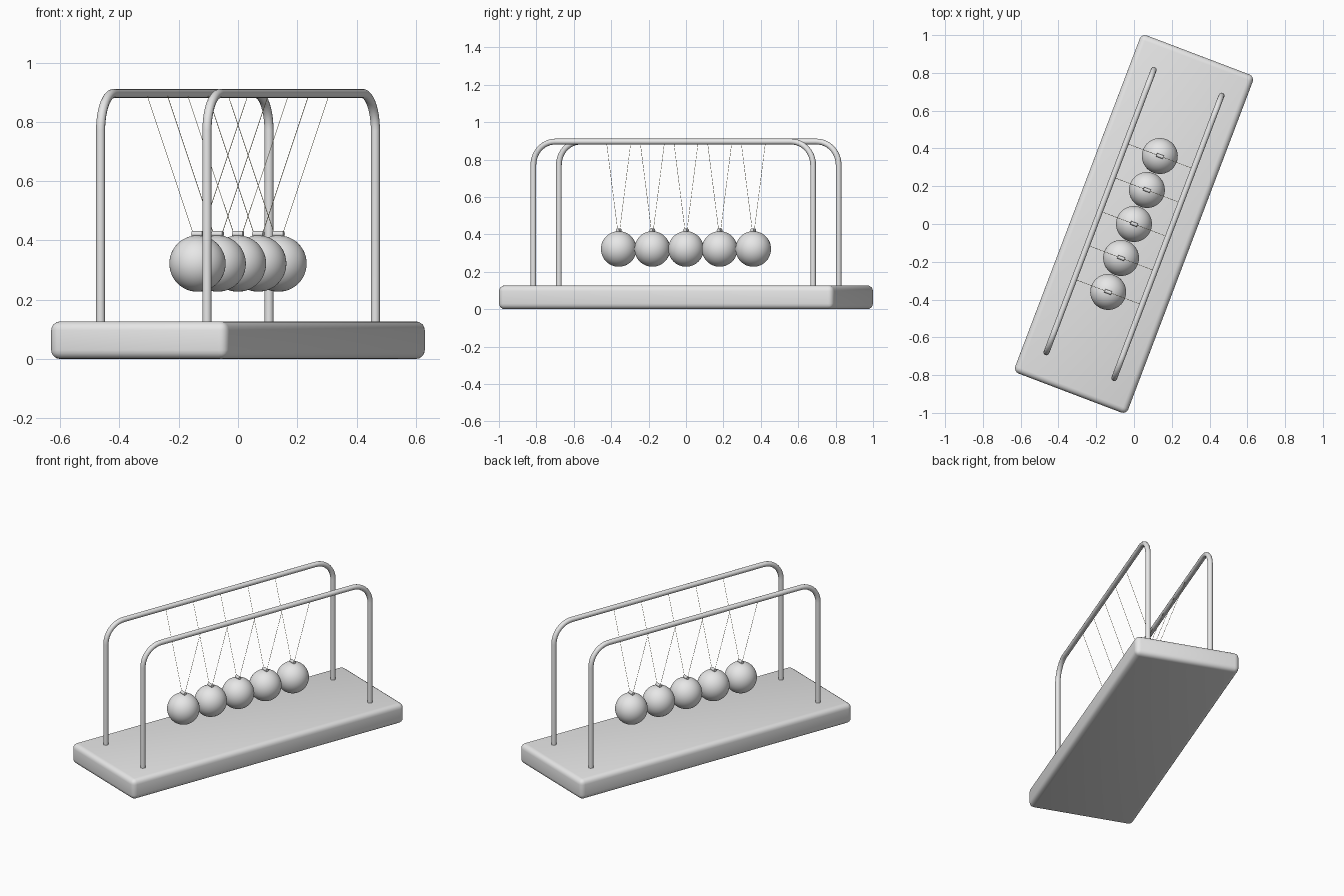
import bpy, bmesh, math
from mathutils import Matrix, Vector

if "Cube" in bpy.data.objects:
    bpy.data.objects.remove(bpy.data.objects["Cube"], do_unlink=True)

TURN = Matrix.Rotation(math.radians(-20.8), 4, 'Z')   # the whole toy is turned on its stand
ROD_X, ROD_Y, ROD_R, ROD_Z, BEND = 0.192, 0.80, 0.0155, 0.896, 0.125
BALL_R, BALL_Z, SPACING = 0.095, 0.322, 0.1925
CAP_Z = BALL_Z + BALL_R + 0.005


def material(name, rgb):
    m = bpy.data.materials.new(name)
    m.use_nodes = True
    m.diffuse_color = (*rgb, 1)
    m.node_tree.nodes["Principled BSDF"].inputs["Base Color"].default_value = (*rgb, 1)
    return m


grey = material("light grey", (0.8, 0.8, 0.8))
thread = material("pale thread", (0.75, 0.68, 0.42))


def finish(ob, mat, angle=40):
    ob.data.materials.append(mat)
    ob.matrix_world = TURN
    bpy.ops.object.select_all(action='DESELECT')
    ob.select_set(True)
    bpy.context.view_layer.objects.active = ob
    bpy.ops.object.shade_smooth_by_angle(angle=math.radians(angle))
    return ob


def from_bmesh(name, bm, mat):
    me = bpy.data.meshes.new(name)
    bm.to_mesh(me)
    bm.free()
    ob = bpy.data.objects.new(name, me)
    bpy.context.collection.objects.link(ob)
    return finish(ob, mat)


def tube(name, points, radius, mat, resolution=4):
    cu = bpy.data.curves.new(name, 'CURVE')
    cu.dimensions = '3D'
    cu.bevel_depth = radius
    cu.bevel_resolution = resolution
    cu.use_fill_caps = True
    sp = cu.splines.new('POLY')
    sp.points.add(len(points) - 1)
    for p, co in zip(sp.points, points):
        p.co = (*co, 1)
    ob = bpy.data.objects.new(name, cu)
    bpy.context.collection.objects.link(ob)
    bpy.ops.object.select_all(action='DESELECT')
    ob.select_set(True)
    bpy.context.view_layer.objects.active = ob
    bpy.ops.object.convert(target='MESH')
    return finish(bpy.context.view_layer.objects.active, mat)


# Base slab with rounded edges
bm = bmesh.new()
bmesh.ops.create_cube(bm, size=1, matrix=Matrix.Translation((0, 0, 0.0635))
                      @ Matrix.Diagonal((0.64, 1.914, 0.127, 1)))
bmesh.ops.bevel(bm, geom=bm.edges[:], offset=0.03, segments=4, profile=0.5, affect='EDGES')
from_bmesh("base", bm, grey)

# Two bent rods
for side, label in ((-1, "right"), (1, "left")):
    x = side * ROD_X
    half = []
    for i in range(13):
        a = math.radians(90) * i / 12
        half.append((ROD_Y - BEND + BEND * math.cos(a), ROD_Z - BEND + BEND * math.sin(a)))
    half.insert(0, (ROD_Y, 0.1))
    path = [(x, y, z) for y, z in half] + [(x, -y, z) for y, z in reversed(half)]
    tube(label + "_rod", path, ROD_R, grey)

# Five hanging balls, each with an eyelet and two threads
for i in range(-2, 3):
    y = i * SPACING
    n = str(i + 3)
    bm = bmesh.new()
    bmesh.ops.create_uvsphere(bm, u_segments=48, v_segments=24, radius=BALL_R,
                              matrix=Matrix.Translation((0, y, BALL_Z)))
    from_bmesh("ball_" + n, bm, grey)
    tube("eyelet_" + n, [(-0.019, y, CAP_Z), (0.019, y, CAP_Z)], 0.0095, grey)
    for side, label in ((-1, "right"), (1, "left")):
        tube("thread_" + label + "_" + n,
             [(side * 0.015, y, CAP_Z), (side * (ROD_X - 0.01), y, ROD_Z - 0.006)],
             0.001, thread, 1)
